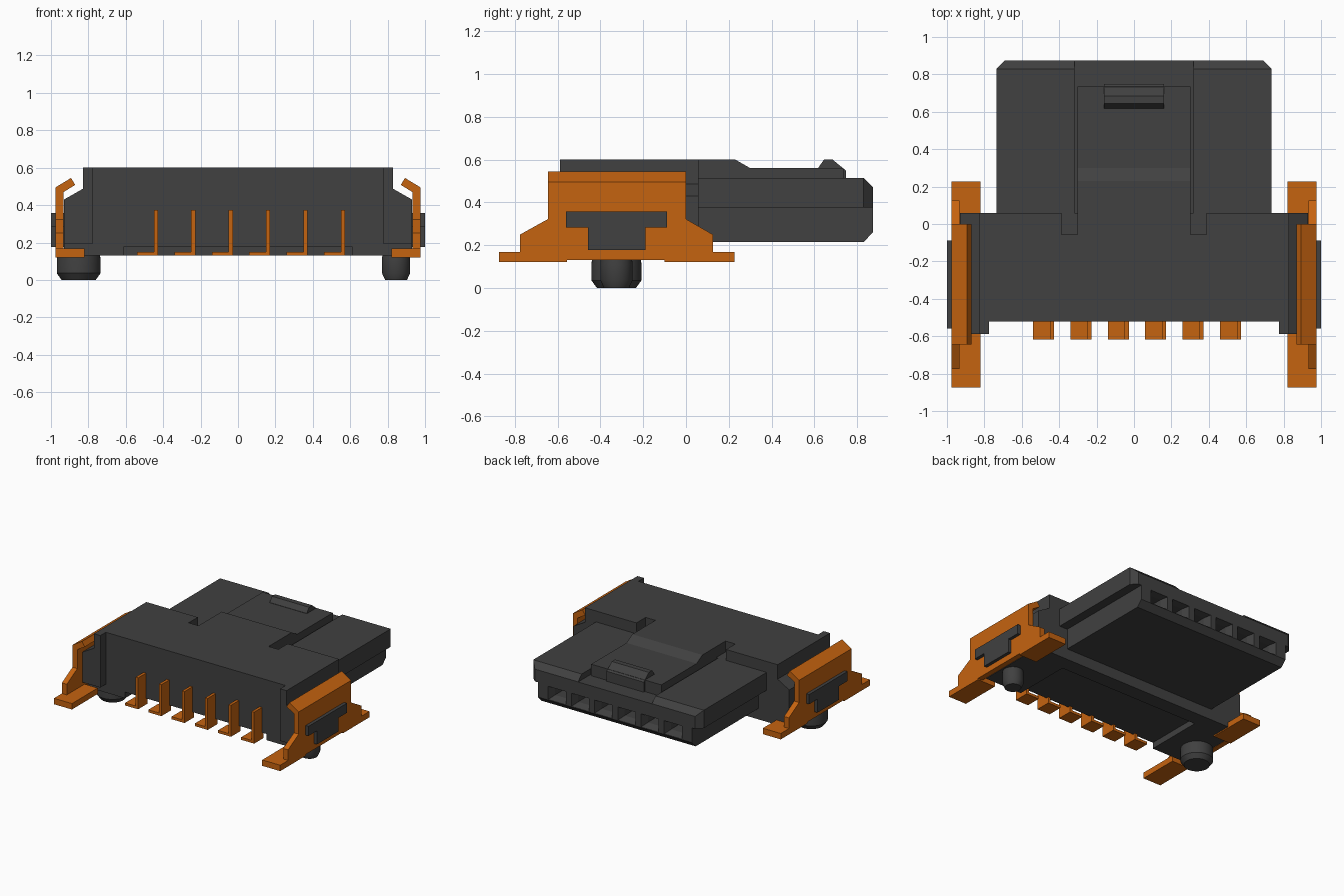
import bpy, bmesh, math
from mathutils import Vector

if "Cube" in bpy.data.objects:
    bpy.data.objects.remove(bpy.data.objects["Cube"])


def material(name, rgb):
    m = bpy.data.materials.new(name)
    m.use_nodes = True
    m.diffuse_color = (*rgb, 1)
    m.node_tree.nodes["Principled BSDF"].inputs["Base Color"].default_value = (*rgb, 1)
    return m


BLACK = material("black plastic", (0.052, 0.052, 0.052))
ORANGE = material("orange metal", (0.56, 0.125, 0.005))


def finish(name, bm, mat):
    bmesh.ops.recalc_face_normals(bm, faces=bm.faces)
    me = bpy.data.meshes.new(name)
    bm.to_mesh(me)
    bm.free()
    me.materials.append(mat)
    ob = bpy.data.objects.new(name, me)
    bpy.context.collection.objects.link(ob)
    return ob


def prism(name, pts, axis, a, b, mat=BLACK):
    """Extrude a 2D profile along an axis; the profile uses the other two axes in order."""
    def place(p, t):
        c = list(p)
        c.insert("xyz".index(axis), t)
        return c
    bm = bmesh.new()
    f = bm.faces.new([bm.verts.new(place(p, a)) for p in pts])
    ext = bmesh.ops.extrude_face_region(bm, geom=[f])
    step = Vector(place((0, 0), b - a))
    bmesh.ops.translate(bm, vec=step, verts=[v for v in ext["geom"] if isinstance(v, bmesh.types.BMVert)])
    return finish(name, bm, mat)


def box(name, x0, x1, y0, y1, z0, z1, mat=BLACK):
    return prism(name, [(x0, y0), (x1, y0), (x1, y1), (x0, y1)], "z", z0, z1, mat)


def cut(ob, cutters):
    """Subtract the cutters, bake the result and remove them."""
    for c in cutters:
        c.hide_render = True
        m = ob.modifiers.new("cut", "BOOLEAN")
        m.operation, m.solver, m.object = "DIFFERENCE", "EXACT", c
    deps = bpy.context.evaluated_depsgraph_get()
    me = bpy.data.meshes.new_from_object(ob.evaluated_get(deps))
    ob.modifiers.clear()
    ob.data = me
    for c in cutters:
        bpy.data.objects.remove(c)


# Housing block with sloped shoulders, latch slots and an underside recess
half = [(0.83, 0.6), (0.83, 0.487), (0.93, 0.43), (0.93, 0.13)]
housing = prism("housing", half + [(-x, z) for x, z in reversed(half)], "y", -0.52, 0.058)
cutters = [box("recess_cutter", -0.61, 0.61, -0.6, -0.06, 0.05, 0.178)]
for s in (-1, 1):
    x0, x1 = sorted((s * 0.302, s * 0.387))
    cutters.append(box("slot_cutter", x0, x1, -0.055, 0.1, 0.515, 0.7))
cut(housing, cutters)

# Front ears, solder brackets and side bosses, one per side
for s, side in ((1, "left"), (-1, "right")):
    ear = [(0.775, 0.6), (0.83, 0.6), (0.83, 0.487), (0.93, 0.43), (0.93, 0.195), (0.775, 0.195)]
    prism(side + "_ear", [(s * x, z) for x, z in ear], "y", -0.588, -0.518)

    x0, x1 = sorted((s * 0.933, s * 0.975))
    plate = [(-0.775, 0.122), (-0.555, 0.122), (-0.555, 0.131), (-0.1, 0.131), (-0.1, 0.122),
             (0.125, 0.122), (0.125, 0.25), (0, 0.322), (0, 0.48), (-0.645, 0.48),
             (-0.645, 0.322), (-0.775, 0.25)]
    prism(side + "_bracket_plate", plate, "x", x0, x1, ORANGE)
    lip = [(0.975, 0.48), (0.975, 0.495), (0.893, 0.545), (0.87, 0.508), (0.933, 0.47), (0.933, 0.48)]
    prism(side + "_bracket_lip", [(s * x, z) for x, z in lip], "y", -0.645, 0, ORANGE)
    x0, x1 = sorted((s * 0.82, s * 0.975))
    box(side + "_front_foot", x0, x1, -0.873, -0.555, 0.121, 0.167, ORANGE)
    box(side + "_back_foot", x0, x1, -0.1, 0.226, 0.121, 0.167, ORANGE)

    boss = [(-0.56, 0.357), (-0.56, 0.282), (-0.457, 0.282), (-0.457, 0.177),
            (-0.19, 0.177), (-0.19, 0.282), (-0.088, 0.282), (-0.088, 0.357)]
    x0, x1 = sorted((s * 0.9, s * 1.0))
    prism(side + "_boss", boss, "x", x0, x1)


# Locating pegs: lathed profile with a tapered tip
def peg(name, x, r):
    bm = bmesh.new()
    prof = [(0, 0), (r * 0.78, 0), (r, 0.036), (r, 0.11), (r * 0.97, 0.14), (0, 0.14)]
    vs = [bm.verts.new((px, 0, pz)) for px, pz in prof]
    es = [bm.edges.new(p) for p in zip(vs, vs[1:])]
    bmesh.ops.spin(bm, geom=vs + es, cent=(0, 0, 0), axis=(0, 0, 1), angle=math.tau, steps=40)
    bmesh.ops.remove_doubles(bm, verts=bm.verts, dist=1e-4)
    ob = finish(name, bm, BLACK)
    ob.location = (x, -0.325, 0)
    bpy.ops.object.select_all(action="DESELECT")
    ob.select_set(True)
    bpy.context.view_layer.objects.active = ob
    bpy.ops.object.shade_smooth_by_angle(angle=math.radians(25))


peg("right_peg", -0.852, 0.117)
peg("left_peg", 0.845, 0.075)

# Contact pins: flat foot with an upright blade
for i in range(6):
    x = -0.54 + 0.2 * i
    pin = [(x, 0.13), (x + 0.112, 0.13), (x + 0.112, 0.375), (x + 0.09, 0.375),
           (x + 0.09, 0.15), (x, 0.15)]
    prism(f"pin_{i + 1}", pin, "y", -0.618, -0.5, ORANGE)

# Plug upper slab: chamfered back, recessed for the latch
top = [(-0.735, 0), (0.735, 0), (0.735, 0.83), (0.69, 0.874), (-0.69, 0.874), (-0.735, 0.83)]
plug_top = prism("plug_upper", top, "z", 0.375, 0.515)
cut(plug_top, [
    prism("chamfer_cutter", [(0.83, 0.515), (0.92, 0.425), (0.92, 0.6), (0.83, 0.6)], "x", -1, 1),
    box("latch_recess_cutter", -0.318, 0.318, 0.02, 1, 0.47, 0.7)])

# Plug lower block with six flared terminal openings
low = [(0, 0.215), (0.83, 0.215), (0.874, 0.26), (0.874, 0.376), (0, 0.376)]
plug_low = prism("plug_lower", low, "x", -0.665, 0.665)
cutters = []
for i in range(6):
    x = -0.5 + 0.2 * i
    bm = bmesh.new()
    rings = []
    for y, w, z0, z1 in ((0.88, 0.078, 0.262, 0.368), (0.82, 0.055, 0.285, 0.36), (0.6, 0.055, 0.285, 0.36)):
        rings.append([bm.verts.new(c) for c in ((x - w, y, z0), (x + w, y, z0), (x + w, y, z1), (x - w, y, z1))])
    for a, b in zip(rings, rings[1:]):
        for k in range(4):
            bm.faces.new((a[k], a[(k + 1) % 4], b[(k + 1) % 4], b[k]))
    bm.faces.new(rings[0])
    bm.faces.new(rings[-1])
    cutters.append(finish("terminal_cutter", bm, BLACK))
cut(plug_low, cutters)

# Latch arm with a raised finger ridge
arm = [(-0.05, 0.46), (-0.05, 0.6), (0.23, 0.6), (0.3, 0.56), (0.735, 0.56), (0.735, 0.46)]
prism("latch_arm", arm, "x", -0.302, 0.302)
ridge = [(0.618, 0.55), (0.618, 0.562), (0.645, 0.6), (0.685, 0.6), (0.748, 0.548), (0.748, 0.465), (0.7, 0.465)]
prism("latch_ridge", ridge, "x", -0.16, 0.16)
